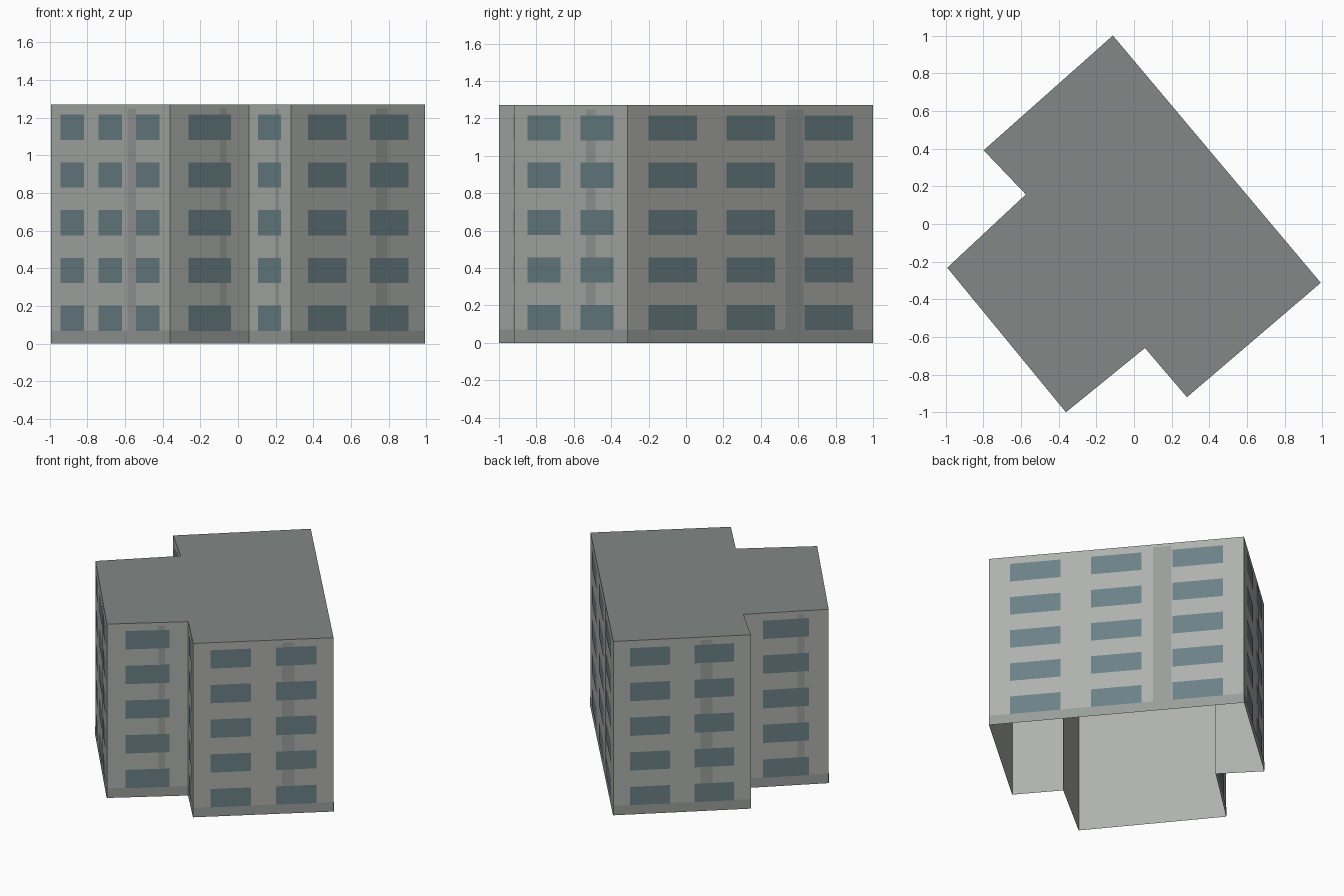
import bpy, bmesh
from mathutils import Vector

if "Cube" in bpy.data.objects:
    bpy.data.objects.remove(bpy.data.objects["Cube"])

HEIGHT = 1.27
FLOORS = 5
# Footprint, counter-clockwise, each corner followed by window columns of the wall it starts
WALLS = [((-0.991, -0.232), 3), ((-0.361, -0.999), 1), ((0.058, -0.658), 1),
         ((0.281, -0.919), 2), ((0.991, -0.312), 3), ((-0.112, 1.0), 2),
         ((-0.798, 0.391), 1), ((-0.574, 0.157), 1)]
WIDTH = {1: 0.54, 2: 0.288, 3: 0.198}   # window width as a fraction of the wall
PITCH = {1: 0.0, 2: 0.466, 3: 0.318}    # spacing of window columns
STRIP = {1: (0.633, 0.715), 2: (0.633, 0.72), 3: (0.643, 0.716)}


def material(name, r, g, b):
    m = bpy.data.materials.new(name)
    m.diffuse_color = (r, g, b, 1)
    m.use_nodes = True
    m.node_tree.nodes["Principled BSDF"].inputs["Base Color"].default_value = m.diffuse_color
    return m


def add_object(name, bm, *mats):
    mesh = bpy.data.meshes.new(name)
    bm.to_mesh(mesh)
    bm.free()
    for m in mats:
        mesh.materials.append(m)
    ob = bpy.data.objects.new(name, mesh)
    bpy.context.collection.objects.link(ob)
    return ob


def panel(bm, a, b, u0, u1, z0, z1, lift):
    """Flat rectangle on the wall a-b, between fractions u0 and u1."""
    d = b - a
    n = Vector((d.y, -d.x)).normalized() * lift
    p, q = a + d * u0 + n, a + d * u1 + n
    bm.faces.new([bm.verts.new((v.x, v.y, z))
                  for v, z in ((p, z0), (q, z0), (q, z1), (p, z1))])


wall_mat = material("wall", 0.42, 0.435, 0.415)
roof_mat = material("roof", 0.223, 0.243, 0.235)
trim_mat = material("dark_render", 0.32, 0.34, 0.325)
glass_mat = material("glass", 0.145, 0.218, 0.24)

corners = [Vector(c) for c, _ in WALLS]

# Building shell: walls and flat roof, open underneath
bm = bmesh.new()
low = [bm.verts.new((c.x, c.y, 0)) for c in corners]
top = [bm.verts.new((c.x, c.y, HEIGHT)) for c in corners]
bm.faces.new(top).material_index = 1
for i in range(len(low)):
    j = (i + 1) % len(low)
    bm.faces.new((low[i], low[j], top[j], top[i]))
add_object("building_shell", bm, wall_mat, roof_mat)

# Plinth band, vertical strips and window rows on every wall
plinth, strips, windows = bmesh.new(), bmesh.new(), bmesh.new()
for i, (_, cols) in enumerate(WALLS):
    a, b = corners[i], corners[(i + 1) % len(corners)]
    panel(plinth, a, b, 0, 1, 0, 0.07, 0.0015)
    panel(strips, a, b, *STRIP[cols], 0.07, 1.248, 0.0015)
    for c in range(cols):
        u = 0.5 + PITCH[cols] * (c - (cols - 1) / 2)
        w = WIDTH[cols] / 2
        for f in range(FLOORS):
            z = 0.068 + 0.2535 * f
            panel(windows, a, b, u - w, u + w, z, z + 0.134, 0.003)
add_object("plinth_band", plinth, trim_mat)
add_object("vertical_strips", strips, trim_mat)
add_object("windows", windows, glass_mat)
